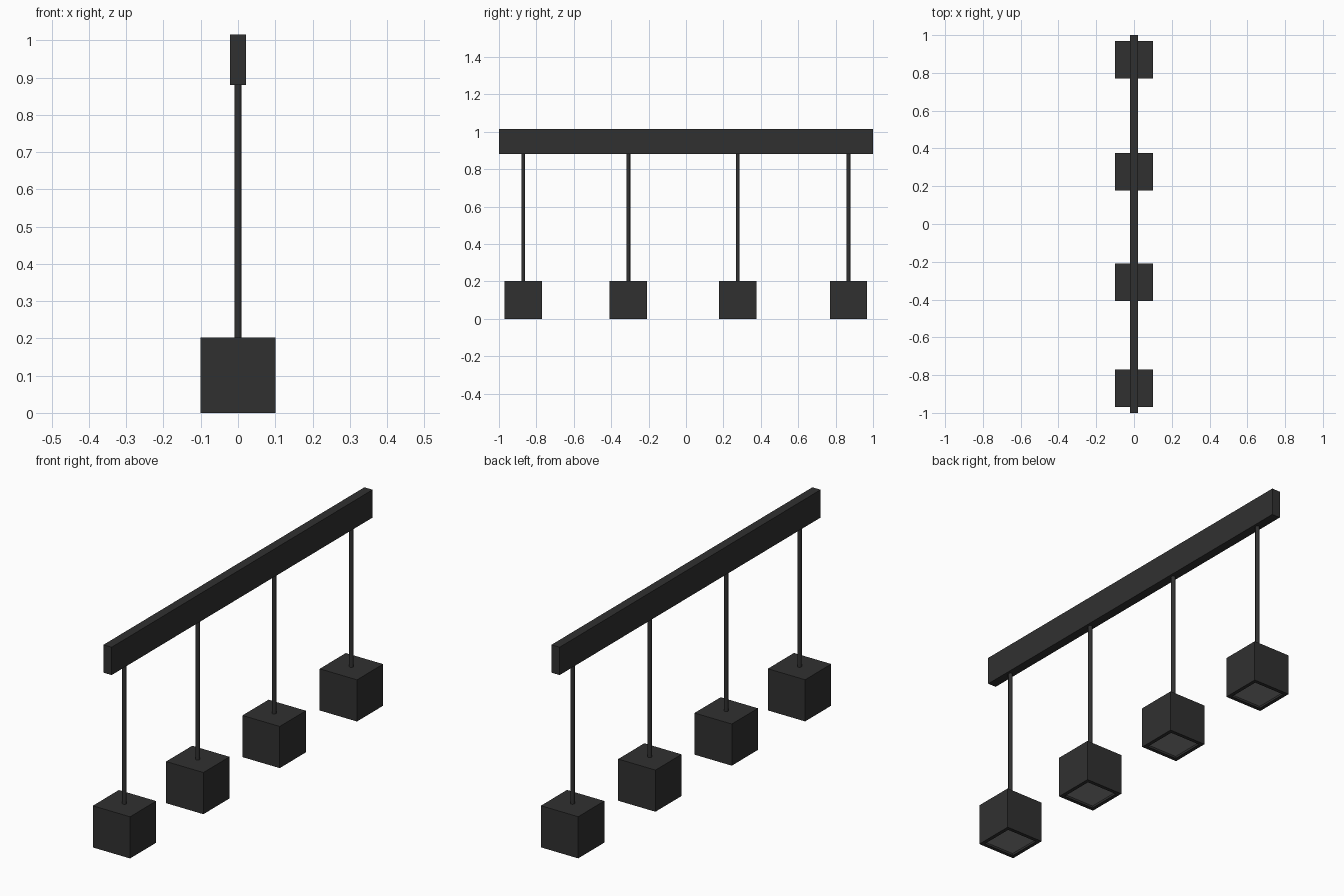
import bpy, bmesh

if "Cube" in bpy.data.objects:
    bpy.data.objects.remove(bpy.data.objects["Cube"])

def material(name, v):
    m = bpy.data.materials.new(name)
    m.diffuse_color = (v, v, v, 1)
    m.use_nodes = True
    m.node_tree.nodes["Principled BSDF"].inputs["Base Color"].default_value = m.diffuse_color
    return m

black = material("black_metal", 0.03)
glass = material("diffuser", 0.25)

def finish(name, bm, mats):
    me = bpy.data.meshes.new(name)
    bm.to_mesh(me)
    bm.free()
    for m in mats:
        me.materials.append(m)
    ob = bpy.data.objects.new(name, me)
    bpy.context.collection.objects.link(ob)
    return ob

def box(size, z):
    bm = bmesh.new()
    bmesh.ops.create_cube(bm, size=1)
    bmesh.ops.scale(bm, vec=size, verts=bm.verts)
    bmesh.ops.translate(bm, vec=(0, 0, z), verts=bm.verts)
    return bm

# Ceiling bar
finish("ceiling_bar", box((0.044, 2, 0.135), 0.9475), [black])

for i, y in enumerate((-0.87, -0.308, 0.277, 0.869), 1):
    # Cube shade with a recessed light panel underneath
    bm = box((0.2, 0.2, 0.202), 0.101)
    bm.normal_update()
    bottom = min(bm.faces, key=lambda f: f.calc_center_median().z)
    bmesh.ops.inset_region(bm, faces=[bottom], thickness=0.025)
    bmesh.ops.inset_region(bm, faces=[bottom], thickness=0.0, depth=-0.01)
    bottom.material_index = 1
    finish(f"lamp_shade_{i}", bm, [black, glass]).location.y = y

    # Hanging rod
    bpy.ops.mesh.primitive_cylinder_add(vertices=16, radius=0.01, depth=0.68,
                                        location=(0, y, 0.541))
    rod = bpy.context.object
    rod.name = f"hanging_rod_{i}"
    rod.data.materials.append(black)
    bpy.ops.object.shade_smooth_by_angle()
